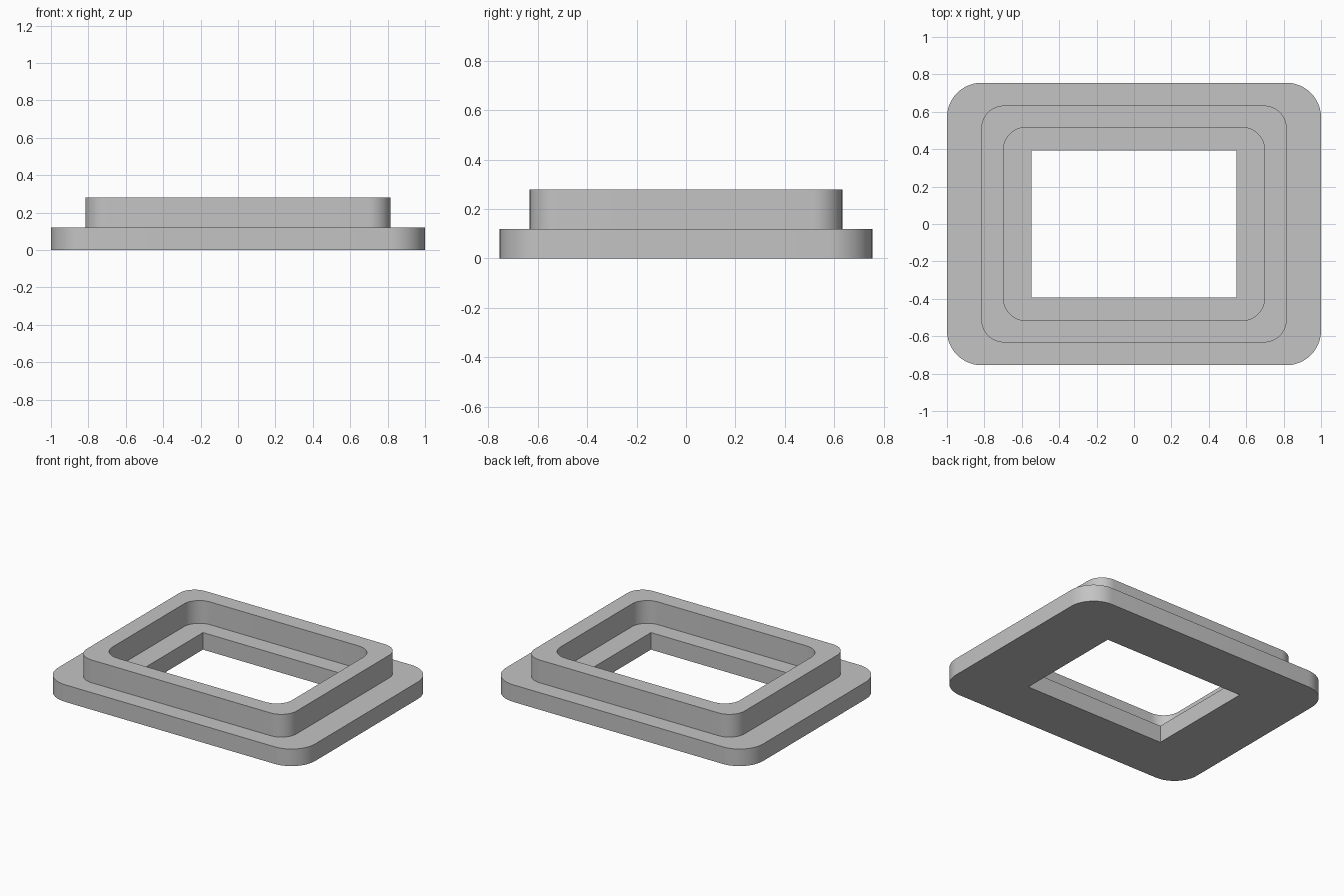
import bpy, bmesh, math

cube = bpy.data.objects.get("Cube")
if cube:
    bpy.data.objects.remove(cube, do_unlink=True)

STEPS = 12  # segments per rounded corner


def ring(bm, hx, hy, r, z):
    """Rounded rectangle loop of vertices, counter-clockwise."""
    verts = []
    for i, (sx, sy) in enumerate([(1, 1), (-1, 1), (-1, -1), (1, -1)]):
        for k in range(STEPS + 1):
            a = (i + k / STEPS) * math.pi / 2
            verts.append(bm.verts.new((sx * (hx - r) + r * math.cos(a),
                                       sy * (hy - r) + r * math.sin(a), z)))
    return verts


# Heights and outlines: half width, half depth, corner radius
BASE_TOP, RIM_TOP = 0.12, 0.28
base = (1.0, 0.755, 0.185)
rim_outer = (0.816, 0.633, 0.12)
rim_inner = (0.698, 0.516, 0.12)
opening = (0.548, 0.393, 0.0)

# Closed cross-section, from the underside outwards, over the rim and down the opening
section = [(base, 0), (base, BASE_TOP),
           (rim_outer, BASE_TOP), (rim_outer, RIM_TOP),
           (rim_inner, RIM_TOP), (rim_inner, BASE_TOP),
           (opening, BASE_TOP), (opening, 0)]

bm = bmesh.new()
rings = [ring(bm, *outline, z) for outline, z in section]
for n, lower in enumerate(rings):
    upper = rings[(n + 1) % len(rings)]
    for j in range(len(lower)):
        k = (j + 1) % len(lower)
        bm.faces.new((lower[j], lower[k], upper[k], upper[j]))
# Merge the square corners of the opening
bmesh.ops.remove_doubles(bm, verts=bm.verts[:], dist=0.0001)
bmesh.ops.recalc_face_normals(bm, faces=bm.faces[:])
mesh = bpy.data.meshes.new("flanged_frame")
bm.to_mesh(mesh)
bm.free()

frame = bpy.data.objects.new("flanged_frame", mesh)
bpy.context.collection.objects.link(frame)

# Plain grey material
grey = bpy.data.materials.new("light_grey")
grey.use_nodes = True
colour = (0.55, 0.55, 0.55, 1)
grey.diffuse_color = colour
grey.node_tree.nodes["Principled BSDF"].inputs["Base Color"].default_value = colour
mesh.materials.append(grey)

# Smooth rounded corners, sharp edges
bpy.ops.object.select_all(action='DESELECT')
frame.select_set(True)
bpy.context.view_layer.objects.active = frame
bpy.ops.object.shade_smooth_by_angle(angle=math.radians(30))
